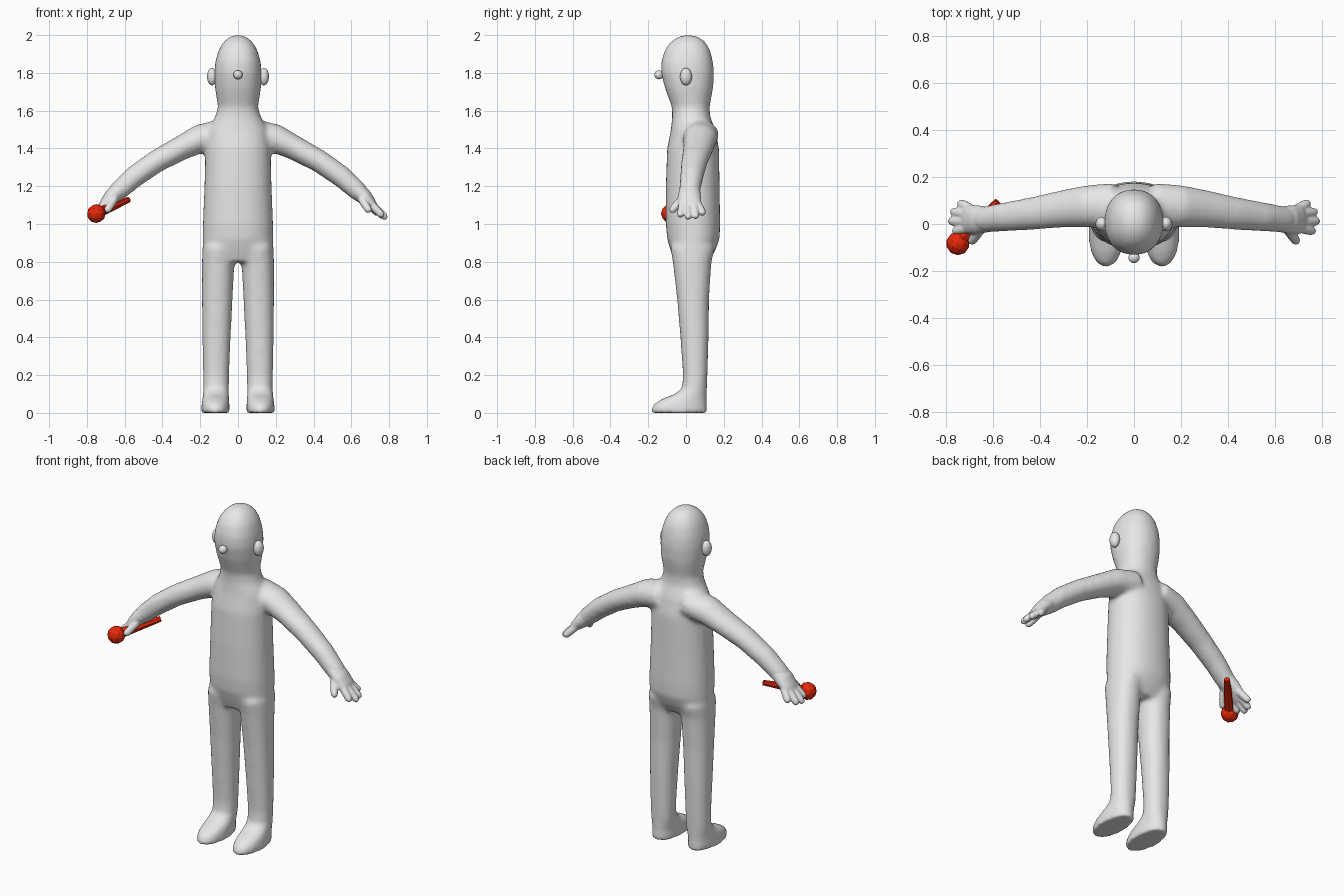
import bpy, bmesh, math
from mathutils import Vector, Matrix

cube = bpy.data.objects.get("Cube")
if cube:
    bpy.data.objects.remove(cube)


def material(name, rgb):
    m = bpy.data.materials.new(name)
    m.use_nodes = True
    color = (*rgb, 1)
    m.diffuse_color = color
    m.node_tree.nodes["Principled BSDF"].inputs["Base Color"].default_value = color
    return m


grey = material("light grey", (0.8, 0.8, 0.8))
red = material("red", (0.8, 0.02, 0.003))


def finish(bm, name, mat, smooth=True):
    bmesh.ops.recalc_face_normals(bm, faces=bm.faces)
    for f in bm.faces:
        f.smooth = smooth
    mesh = bpy.data.meshes.new(name)
    bm.to_mesh(mesh)
    bm.free()
    mesh.materials.append(mat)
    ob = bpy.data.objects.new(name, mesh)
    bpy.context.collection.objects.link(ob)
    return ob


def fuse(ob, voxel, rounds):
    # Melt overlapping parts into one soft skin
    r = ob.modifiers.new("fuse", 'REMESH')
    r.mode = 'VOXEL'
    r.voxel_size = voxel
    r.use_smooth_shade = True
    s = ob.modifiers.new("soften", 'SMOOTH')
    s.factor = 0.5
    s.iterations = rounds


def skin(bm, rings):
    for a, b in zip(rings, rings[1:]):
        for i in range(len(a)):
            j = i - 1
            bm.faces.new((a[j], a[i], b[i], b[j]))
    bm.faces.new(rings[0])
    bm.faces.new(rings[-1])


def ring(bm, center, u, v, power=2.2, sides=32):
    verts = []
    for i in range(sides):
        t = math.tau * i / sides
        c, s = math.cos(t), math.sin(t)
        c = math.copysign(abs(c) ** (2 / power), c)
        s = math.copysign(abs(s) ** (2 / power), s)
        verts.append(bm.verts.new(center + u * c + v * s))
    return verts


def stack(bm, levels):
    # Horizontal sections: height, middle x, half width, front y, back y
    skin(bm, [ring(bm, Vector((x, (y0 + y1) / 2, z)), Vector((w, 0, 0)),
                   Vector((0, (y1 - y0) / 2, 0))) for z, x, w, y0, y1 in levels])


def tube(bm, path, side):
    # Sections square to a path: x, y, z, half depth, half thickness
    pts = [Vector((p[0] * side, p[1], p[2])) for p in path]
    rings = []
    for i, p in enumerate(path):
        t = (pts[min(i + 1, len(pts) - 1)] - pts[max(i - 1, 0)]).normalized()
        u = Vector((0, 1, 0))
        u = (u - t * u.dot(t)).normalized()
        rings.append(ring(bm, pts[i], u * p[3], t.cross(u) * p[4], 2))
    skin(bm, rings)


# Body: head and torso, legs with feet, arms
trunk = [
    (2.0, .02, -.01, .03), (1.987, .052, -.05, .075), (1.96, .08, -.085, .105),
    (1.92, .103, -.113, .128), (1.86, .12, -.131, .143), (1.8, .126, -.132, .148),
    (1.72, .122, -.112, .144), (1.62, .106, -.075, .125), (1.57, .12, -.073, .128),
    (1.5, .16, -.08, .155), (1.4, .173, -.1, .175), (1.2, .178, -.107, .178),
    (1.0, .186, -.107, .181), (.92, .187, -.1, .178), (.86, .187, -.082, .155),
    (.8, .175, -.06, .12)]
leg = [
    (.88, .1, .088, -.085, .155), (.8, .105, .086, -.07, .135),
    (.6, .11, .081, -.047, .122), (.4, .114, .075, -.03, .12),
    (.2, .116, .069, -.016, .114), (.13, .116, .068, -.022, .111),
    (.1, .117, .069, -.06, .11), (.075, .118, .071, -.125, .11),
    (.05, .119, .073, -.168, .11), (.02, .119, .075, -.185, .112),
    (0, .119, .075, -.183, .112)]
arm = [
    (.08, .08, 1.475, .095, .08), (.2, .075, 1.452, .09, .076),
    (.3, .065, 1.403, .08, .065), (.43, .045, 1.333, .07, .06),
    (.55, .03, 1.25, .062, .058), (.63, .02, 1.178, .057, .052),
    (.67, .018, 1.14, .05, .042)]
bm = bmesh.new()
stack(bm, [(z, 0, w, y0, y1) for z, w, y0, y1 in trunk])
for side in (1, -1):
    stack(bm, [(z, x * side, w, y0, y1) for z, x, w, y0, y1 in leg])
    tube(bm, arm, side)
fuse(finish(bm, "body", grey), .012, 12)

# Hands: palm, four fingers and a thumb
palm = [
    (.62, .02, 1.187, .054, .047), (.67, .018, 1.142, .062, .042),
    (.705, .02, 1.105, .062, .03), (.728, .022, 1.078, .05, .018)]
fingers = [
    ((.69, .06, 1.11), (.745, .092, 1.05)), ((.7, .04, 1.11), (.777, .053, 1.032)),
    ((.7, .01, 1.11), (.787, .012, 1.028)), ((.7, -.015, 1.11), (.768, -.032, 1.04)),
    ((.655, -.025, 1.13), (.697, -.08, 1.065))]
for side, label in ((1, "left"), (-1, "right")):
    bm = bmesh.new()
    tube(bm, palm, side)
    for base, tip in fingers:
        base, tip = Vector(base), Vector(tip)
        tube(bm, [(*base.lerp(tip, t), r, r)
                  for t, r in ((0, .021), (.5, .021), (.85, .019), (1, .011))], side)
    fuse(finish(bm, label + "_hand", grey), .006, 4)


# Ears and nose
def ball(name, place, size):
    bm = bmesh.new()
    bmesh.ops.create_uvsphere(bm, u_segments=24, v_segments=16, radius=1,
                              matrix=Matrix.LocRotScale(Vector(place), None, Vector(size)))
    finish(bm, name, grey)


ball("left_ear", (.137, 0, 1.78), (.027, .031, .046))
ball("right_ear", (-.137, 0, 1.78), (.027, .031, .046))
ball("nose", (0, -.143, 1.79), (.024, .024, .024))

# Microphone: faceted head and tapered handle
head, end = Vector((-.75, -.083, 1.055)), Vector((-.58, .095, 1.128))
bm = bmesh.new()
bmesh.ops.create_icosphere(bm, subdivisions=2, radius=.05,
                           matrix=Matrix.Translation(head))
finish(bm, "microphone_head", red, False)
axis = end - head
bm = bmesh.new()
bmesh.ops.create_cone(bm, cap_ends=True, segments=8, radius1=.03, radius2=.016,
                      depth=axis.length,
                      matrix=Matrix.Translation((head + end) / 2)
                      @ axis.to_track_quat('Z', 'Y').to_matrix().to_4x4())
finish(bm, "microphone_handle", red, False)
